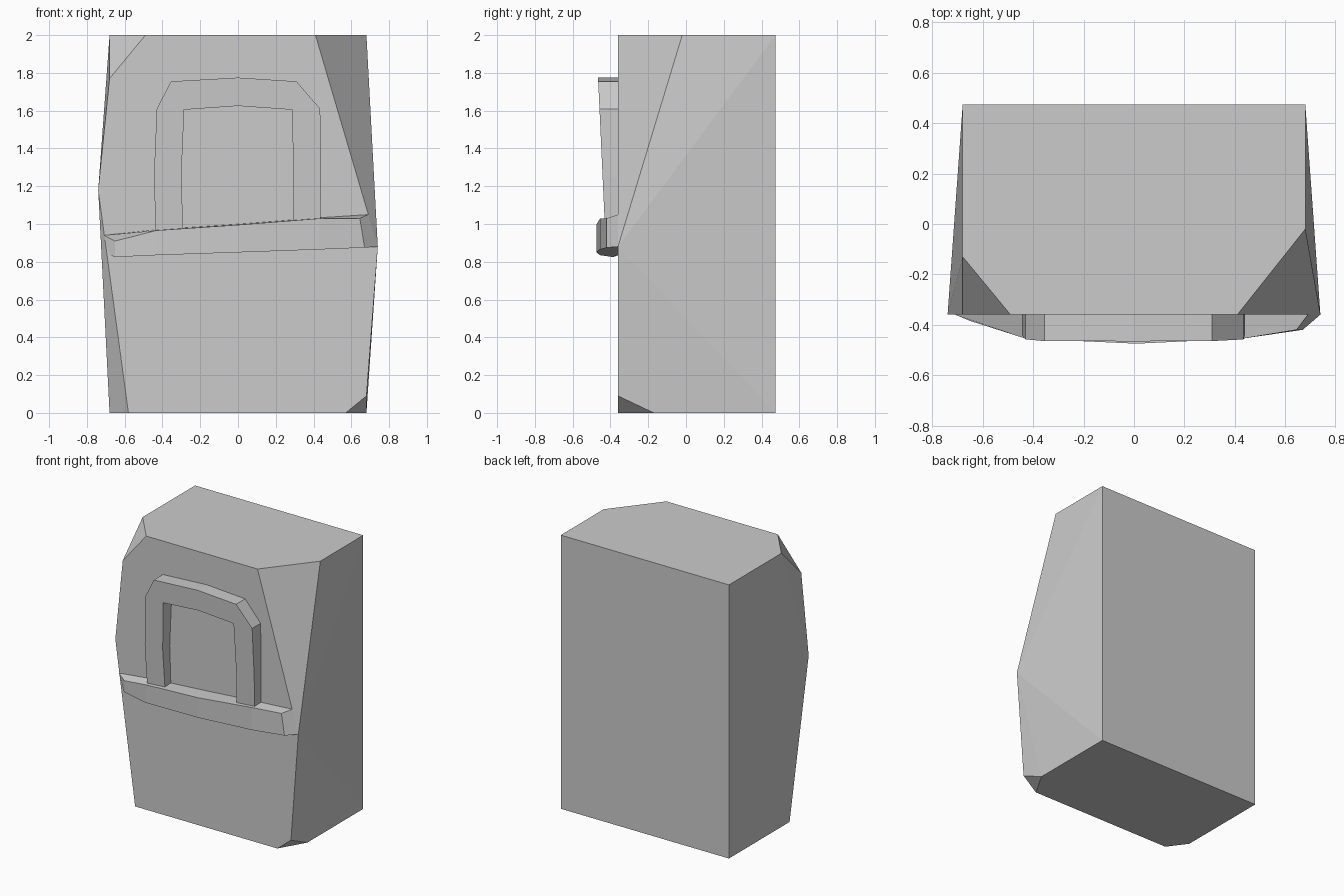
import bpy, bmesh
from math import radians

if "Cube" in bpy.data.objects:
    bpy.data.objects.remove(bpy.data.objects["Cube"])

FRONT, BACK, TOP = -0.36, 0.475, 2.0


def finish(name, bm):
    bmesh.ops.remove_doubles(bm, verts=bm.verts, dist=0.0005)
    bmesh.ops.recalc_face_normals(bm, faces=bm.faces)
    mesh = bpy.data.meshes.new(name)
    bm.to_mesh(mesh)
    bm.free()
    obj = bpy.data.objects.new(name, mesh)
    bpy.context.collection.objects.link(obj)
    return obj


def loft(name, sections):
    """Skin a run of four-point cross-sections and cap both ends."""
    bm = bmesh.new()
    rings = [[bm.verts.new(p) for p in s] for s in sections]
    for a, b in zip(rings, rings[1:]):
        for i in range(4):
            j = (i + 1) % 4
            bm.faces.new((a[i], a[j], b[j], b[i]))
    bm.faces.new(rings[0])
    bm.faces.new(rings[-1])
    return finish(name, bm)


# Stone body: convex block with chipped front corners
corners = [(sx * 0.68, BACK, z) for sx in (-1, 1) for z in (0, TOP)]
corners += [(-0.68, -0.13, TOP), (-0.68, -0.225, 0),
            (0.68, -0.02, TOP), (0.68, -0.17, 0)]
front_outline = [(-0.49, TOP), (0.41, TOP), (0.74, 0.88), (0.68, 0.09),
                 (0.57, 0), (-0.58, 0), (-0.74, 1.18), (-0.68, 1.77)]
corners += [(x, FRONT, z) for x, z in front_outline]
bm = bmesh.new()
for p in corners:
    bm.verts.new(p)
bmesh.ops.convex_hull(bm, input=bm.verts)
bmesh.ops.dissolve_limit(bm, angle_limit=radians(0.5),
                         verts=bm.verts, edges=bm.edges)
finish("stone_body", bm)

# Sloping ledge: straight middle sections between two tapered ends
ledge = [[(-0.71, FRONT, 0.94), (-0.65, -0.385, 0.91),
          (-0.65, -0.385, 0.825), (-0.68, FRONT, 0.835)]]
for x, y, top, bottom in ((-0.43, -0.455, 0.97, 0.835),
                          (0.01, -0.475, 1.00, 0.85),
                          (0.43, -0.455, 1.033, 0.865)):
    ledge.append([(x, FRONT, top), (x, y, top - 0.004),
                  (x, y, bottom), (x, FRONT, bottom + 0.005)])
ledge.append([(0.69, FRONT, 1.05), (0.645, -0.42, 1.03),
              (0.67, -0.42, 0.875), (0.74, FRONT, 0.88)])
loft("ledge", ledge)

# Arched frame: outer and inner outline points, deeper towards the top
arch = [((-0.435, 0.95), (-0.29, 0.95)), ((-0.445, 1.25), (-0.30, 1.25)),
        ((-0.43, 1.61), (-0.285, 1.605)), ((-0.355, 1.755), (-0.285, 1.605)),
        ((0.0, 1.775), (0.0, 1.625)),
        ((0.31, 1.755), (0.285, 1.605)), ((0.435, 1.61), (0.285, 1.605)),
        ((0.44, 1.25), (0.295, 1.25)), ((0.435, 0.95), (0.29, 0.95))]


def face_y(z):
    return -0.43 - 0.046 * (z - 1.0)


loft("arched_frame", [[(ox, FRONT, oz), (ox, face_y(oz), oz),
                       (ix, face_y(iz), iz), (ix, FRONT, iz)]
                      for (ox, oz), (ix, iz) in arch])
